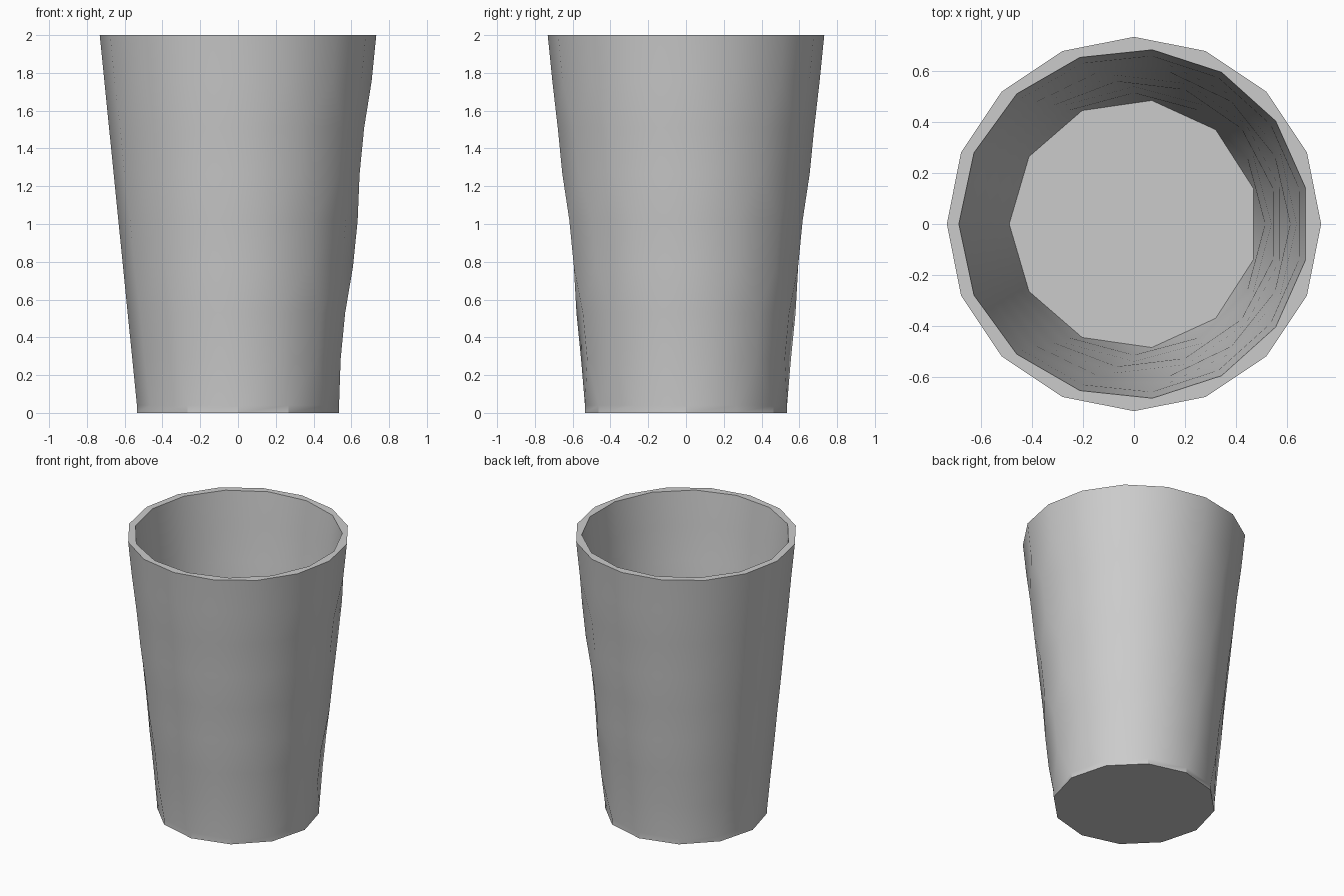
import bpy
import bmesh
from math import ceil, cos, sin, pi, radians

HEIGHT, BAND, FLOOR = 2.0, 0.04, 0.05
BOTTOM_R, TOP_R, WALL = 0.535, 0.732, 0.047
SIDE_LENGTH, SLICES = 0.29, 8

if "Cube" in bpy.data.objects:
    bpy.data.objects.remove(bpy.data.objects["Cube"])

grey = bpy.data.materials.new("light grey")
grey.use_nodes = True
colour = (0.6, 0.6, 0.6, 1)
grey.diffuse_color = colour
grey.node_tree.nodes["Principled BSDF"].inputs["Base Color"].default_value = colour

bm = bmesh.new()


def ring(radius, z):
    """Polygon whose side count grows with its radius, starting at -x."""
    n = ceil(2 * pi * radius / SIDE_LENGTH)
    angles = [pi + 2 * pi * i / n for i in range(n)]
    return [bm.verts.new((radius * cos(a), radius * sin(a), z)) for a in angles]


def bridge(low, high):
    """Join two rings with different side counts, in order of side direction."""
    n, m = len(low), len(high)
    i = j = 0
    while i < n or j < m:
        a, b = low[i % n], high[j % m]
        low_turn, high_turn = (2 * i + 1) * m, (2 * j + 1) * n
        if low_turn == high_turn:
            bm.faces.new((a, low[(i + 1) % n], high[(j + 1) % m], b))
            i, j = i + 1, j + 1
        elif low_turn < high_turn:
            bm.faces.new((a, low[(i + 1) % n], b))
            i += 1
        else:
            bm.faces.new((a, high[(j + 1) % m], b))
            j += 1


def wall(start, inset):
    """Stack of tapering rings from the given height to the rim."""
    rings = []
    for k in range(SLICES + 1):
        t = k / SLICES
        radius = BOTTOM_R + (TOP_R - BOTTOM_R) * t - inset
        rings.append(ring(radius, start + (HEIGHT - start) * t))
    for low, high in zip(rings, rings[1:]):
        bridge(low, high)
    return rings


# Outer wall, upright foot band and underside
outer = wall(BAND, 0)
foot = ring(BOTTOM_R, 0)
bridge(foot, outer[0])
bm.faces.new(foot)

# Inner wall, floor and flat rim
inner = wall(FLOOR, WALL)
bm.faces.new(inner[0])
bridge(outer[-1], inner[-1])
bmesh.ops.recalc_face_normals(bm, faces=bm.faces)

mesh = bpy.data.meshes.new("cup")
bm.to_mesh(mesh)
bm.free()
mesh.materials.append(grey)
cup = bpy.data.objects.new("cup", mesh)
bpy.context.collection.objects.link(cup)

# Smooth walls with crisp rim and foot
bpy.ops.object.select_all(action="DESELECT")
cup.select_set(True)
bpy.context.view_layer.objects.active = cup
bpy.ops.object.shade_smooth_by_angle(angle=radians(30))
